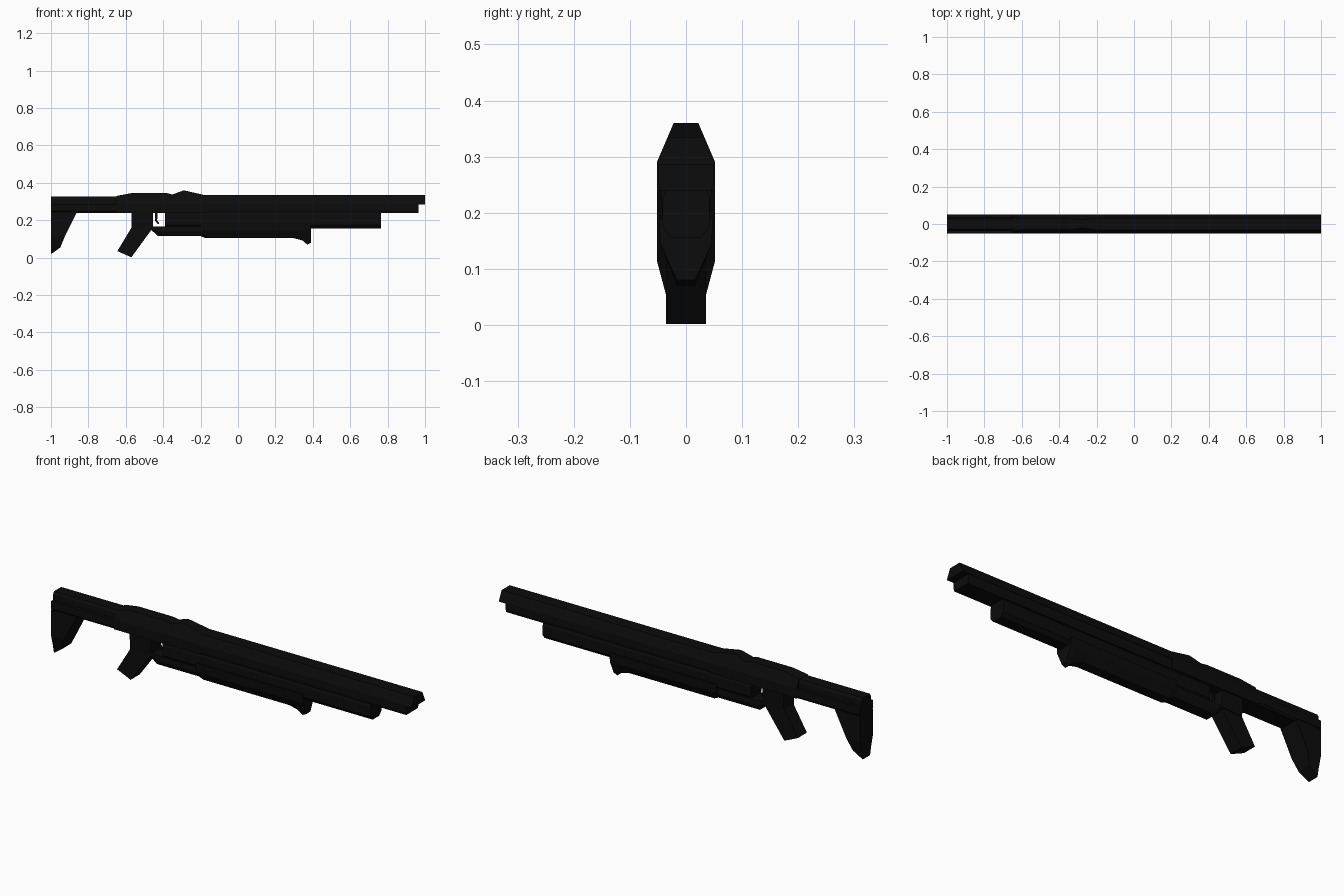
import bpy, bmesh

black = bpy.data.materials.new("matte black")
black.diffuse_color = (0.0035, 0.0035, 0.0035, 1)


def loft(name, rings):
    """Join equal-length rings of points into one closed flat-shaded solid."""
    bm = bmesh.new()
    loops = [[bm.verts.new(p) for p in r] for r in rings]
    n = len(loops[0])
    for a, b in zip(loops, loops[1:]):
        for i in range(n):
            j = (i + 1) % n
            bm.faces.new((a[i], a[j], b[j], b[i]))
    bm.faces.new(loops[0][::-1])
    bm.faces.new(loops[-1])
    bmesh.ops.recalc_face_normals(bm, faces=bm.faces)
    me = bpy.data.meshes.new(name)
    bm.to_mesh(me)
    bm.free()
    me.materials.append(black)
    ob = bpy.data.objects.new(name, me)
    bpy.context.collection.objects.link(ob)
    return ob


def along_x(name, stations):
    """Stations (x, [(half width, z), ...]) mirrored across y."""
    loft(name, [[(x, w, z) for w, z in s] + [(x, -w, z) for w, z in s[::-1]]
                for x, s in stations])


def along_z(name, stations):
    """Stations (rear x, rear z, front x, front z, half width)."""
    loft(name, [[(x0, -w, z0), (x1, -w, z1), (x1, w, z1), (x0, w, z0)]
                for x0, z0, x1, z1, w in stations])


def ridge(top, low=0.285):
    """Cross-section with a sloped roof that narrows with height."""
    return [(0.052, low), (0.052, 0.29), (0.022 + (0.36 - top) * 0.41, top)]


# Upper receiver and barrel shroud with the raised sight hump
along_x("barrel_shroud", [(x, ridge(t)) for x, t in (
    (-0.65, 0.33), (-0.57, 0.345), (-0.38, 0.345), (-0.35, 0.338),
    (-0.29, 0.36), (-0.18, 0.335), (1.0, 0.335))])

# Lower receiver and lower barrel
along_x("lower_receiver", [(x, [(0.052, 0.24), (0.052, 0.285)]) for x in (-0.65, -0.17)])
along_x("lower_barrel", [(x, [(0.046, 0.24), (0.05, 0.255), (0.05, 0.285)])
                         for x in (-0.17, 0.965)])

# Stock bar, its narrow cheek rest and the shoulder plate
along_x("stock_bar", [(x, [(0.045, 0.24), (0.052, 0.25), (0.052, 0.288)])
                      for x in (-1.0, -0.65)])
along_x("cheek_rest", [(x, [(0.036, 0.285), (0.036, 0.315), (0.028, 0.328)])
                       for x in (-1.0, -0.6)])
along_z("shoulder_plate", [
    (-1.0, 0.245, -0.86, 0.245, 0.052), (-1.0, 0.115, -0.925, 0.115, 0.052),
    (-1.0, 0.055, -0.95, 0.055, 0.036), (-1.0, 0.02, -0.985, 0.029, 0.029)])

# Grip and its mount
along_z("grip_mount", [(-0.57, 0.245, -0.455, 0.245, 0.045),
                       (-0.57, 0.155, -0.455, 0.16, 0.04)])
along_z("grip", [(-0.57, 0.16, -0.455, 0.16, 0.036),
                 (-0.645, 0.035, -0.57, 0.002, 0.036)])

# Trigger and its guard
along_z("trigger", [(-0.445, 0.245, -0.43, 0.245, 0.008),
                    (-0.445, 0.2, -0.432, 0.2, 0.008),
                    (-0.428, 0.178, -0.42, 0.182, 0.008)])
along_x("trigger_guard", [
    (-0.47, [(0.03, 0.155), (0.036, 0.158), (0.036, 0.166)]),
    (-0.43, [(0.028, 0.116), (0.04, 0.14), (0.04, 0.166)]),
    (-0.17, [(0.028, 0.116), (0.04, 0.14), (0.04, 0.166)])])

# Magazine tube
along_x("magazine_tube", [(x, [(0.026, 0.156), (0.042, 0.175), (0.042, 0.225), (0.036, 0.242)])
                          for x in (-0.39, 0.765)])

# Sliding fore-end with a hooked nose
along_x("fore_end", [(x, [(w, b), (0.046, 0.145), (0.048, 0.19)]) for x, w, b in (
    (-0.2, 0.026, 0.116), (-0.175, 0.024, 0.104), (0.3, 0.024, 0.104),
    (0.345, 0.021, 0.092), (0.37, 0.016, 0.07), (0.39, 0.016, 0.08))])
